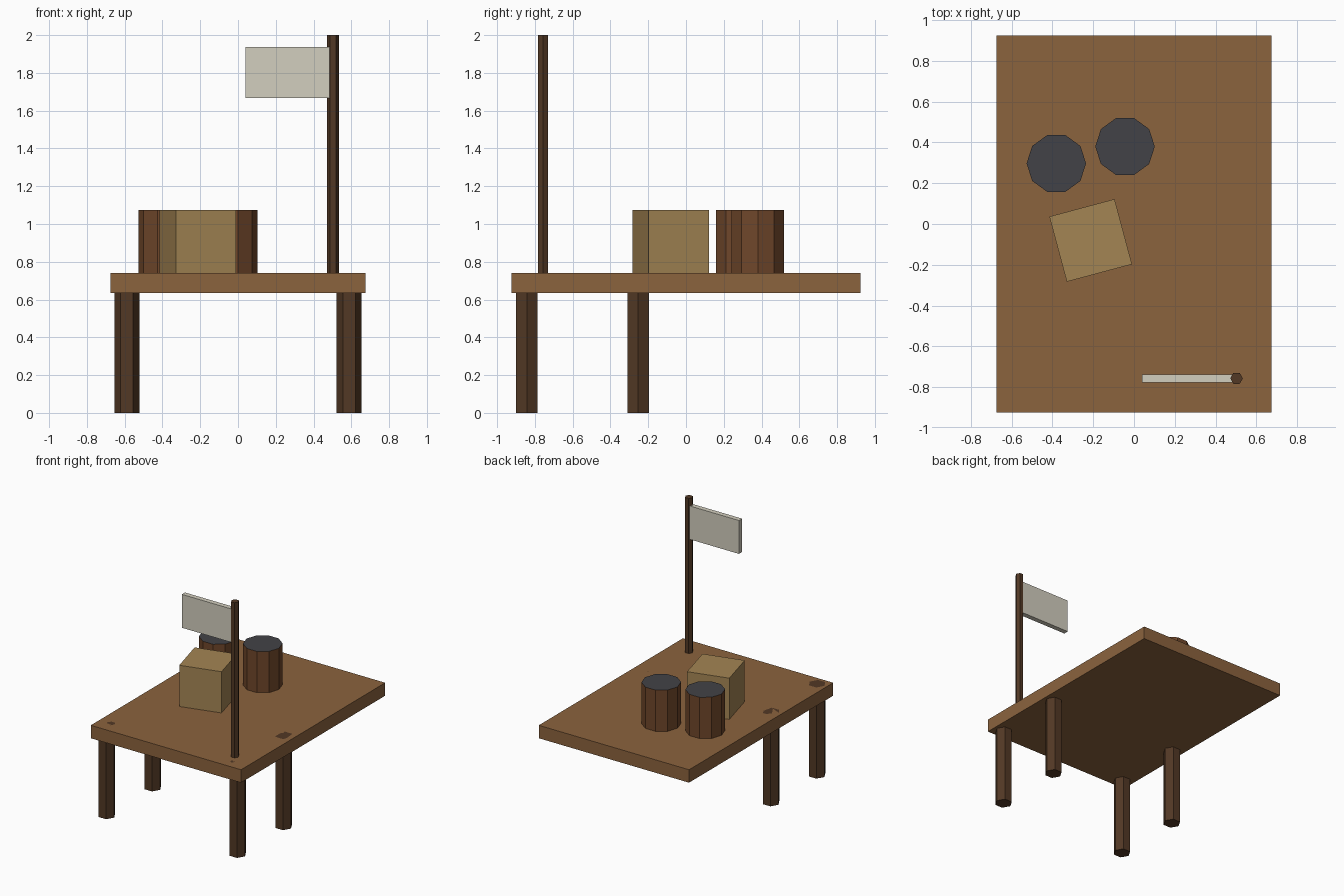
import bpy
from math import radians

if "Cube" in bpy.data.objects:
    bpy.data.objects.remove(bpy.data.objects["Cube"])


def material(name, rgb):
    m = bpy.data.materials.new(name)
    m.diffuse_color = (*rgb, 1)
    m.use_nodes = True
    m.node_tree.nodes["Principled BSDF"].inputs["Base Color"].default_value = m.diffuse_color
    return m


PLANK = material("plank_wood", (0.26, 0.125, 0.048))
DARK = material("dark_wood", (0.085, 0.040, 0.018))
STAVE = material("barrel_wood", (0.16, 0.062, 0.023))
LID = material("barrel_lid", (0.055, 0.055, 0.063))
CRATE = material("crate_wood", (0.37, 0.235, 0.088))
CLOTH = material("cloth", (0.65, 0.62, 0.52))


def box(name, lo, hi, mat, turn=0):
    mid = [(a + b) / 2 for a, b in zip(lo, hi)]
    bpy.ops.mesh.primitive_cube_add(size=1, location=mid)
    o = bpy.context.object
    o.name = name
    o.scale = [b - a for a, b in zip(lo, hi)]
    o.rotation_euler.z = radians(turn)
    o.data.materials.append(mat)
    return o


def prism(name, sides, radius, x, y, z0, z1, mat):
    # Corners of the prism point along x
    bpy.ops.mesh.primitive_cylinder_add(vertices=sides, radius=radius, depth=z1 - z0,
                                        location=(x, y, (z0 + z1) / 2),
                                        rotation=(0, 0, radians(90)))
    o = bpy.context.object
    o.name = name
    o.data.materials.append(mat)
    return o


# Dock platform
TOP = 0.74
box("deck", (-0.675, -0.925, 0.635), (0.675, 0.925, TOP), PLANK)

# Support posts under the front half, reaching up through the deck
for side, x in (("left", -0.588), ("right", 0.588)):
    for row, y in (("front", -0.843), ("middle", -0.253)):
        prism(f"{row}_{side}_post", 6, 0.066, x, y, 0, TOP, DARK)

# Two barrels with dark lids
for i, (x, y) in enumerate(((-0.381, 0.297), (-0.044, 0.38)), 1):
    barrel = prism(f"barrel_{i}", 10, 0.146, x, y, TOP, 1.075, STAVE)
    barrel.data.materials.append(LID)
    for face in barrel.data.polygons:
        if face.normal.z > 0.9:
            face.material_index = 1

# Turned crate
box("crate", (-0.378, -0.246, TOP), (-0.047, 0.085, 1.075), CRATE, turn=15)

# Flagpole and flag
prism("flagpole", 6, 0.031, 0.503, -0.757, TOP, 2.0, DARK)
box("flag", (0.04, -0.777, 1.667), (0.49, -0.737, 1.938), CLOTH)
